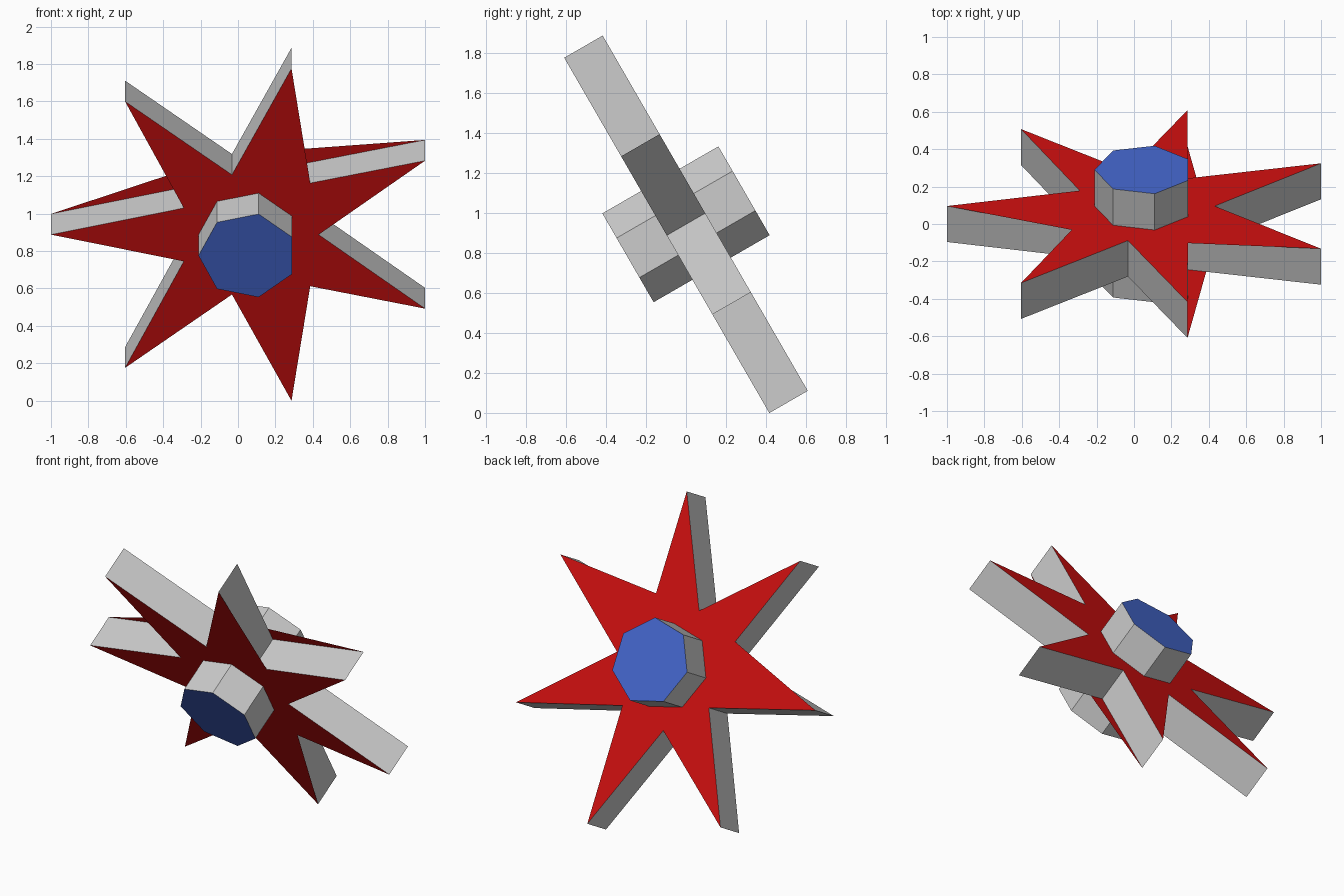
import bpy
import bmesh
import math
from mathutils import Matrix

cube = bpy.data.objects.get("Cube")
if cube:
    bpy.data.objects.remove(cube, do_unlink=True)


def material(name, color):
    mat = bpy.data.materials.new(name)
    mat.use_nodes = True
    mat.diffuse_color = color
    mat.node_tree.nodes["Principled BSDF"].inputs["Base Color"].default_value = color
    return mat


GREY = material("light grey", (0.604, 0.604, 0.604, 1))
RED = material("red", (0.604, 0.0048, 0.0048, 1))
BLUE = material("blue", (0.0578, 0.133, 0.604, 1))

TIP, NOTCH, HUB = 1.052, 0.379, 0.263      # radii
STAR_HALF, HUB_HALF = 0.111, 0.335         # half depths

# Local +z becomes the front; the star leans forward by 30 degrees
PLACE = Matrix.Translation((0.052, 0, 0.943)) @ Matrix.Rotation(math.radians(120), 4, 'X')


def ring(bm, radii, start, z):
    n = len(radii)
    return [bm.verts.new((r * math.cos(start + math.tau * k / n),
                          r * math.sin(start + math.tau * k / n), z))
            for k, r in enumerate(radii)]


def fan(bm, verts, pivot):
    """Triangles from one pivot corner to every other edge of the outline."""
    v = verts[pivot:] + verts[:pivot]
    return [bm.faces.new((v[0], v[i], v[i + 1])) for i in range(1, len(v) - 1)]


def prism(name, radii, start, half, cap_mat, front_pivot=0, back_pivot=0):
    bm = bmesh.new()
    back = ring(bm, radii, start, -half)
    front = ring(bm, radii, start, half)
    n = len(radii)
    # Grey side walls
    for i in range(n):
        j = (i + 1) % n
        bm.faces.new((back[i], back[j], front[j], front[i]))
    # Coloured caps, fanned so that some webs span the notches
    caps = fan(bm, front, front_pivot)
    caps += fan(bm, back[::-1], n - 1 - back_pivot)
    for f in caps:
        f.material_index = 1
    bm.transform(PLACE)
    mesh = bpy.data.meshes.new(name)
    bm.to_mesh(mesh)
    bm.free()
    mesh.materials.append(GREY)
    mesh.materials.append(cap_mat)
    obj = bpy.data.objects.new(name, mesh)
    bpy.context.collection.objects.link(obj)
    return obj


# Seven-pointed star: notches on even corners, tips on odd corners
prism("star", [NOTCH, TIP] * 7, 0, STAR_HALF, RED, front_pivot=0, back_pivot=4)

# Seven-sided hub passing through the star
prism("hub", [HUB] * 7, math.pi, HUB_HALF, BLUE)
